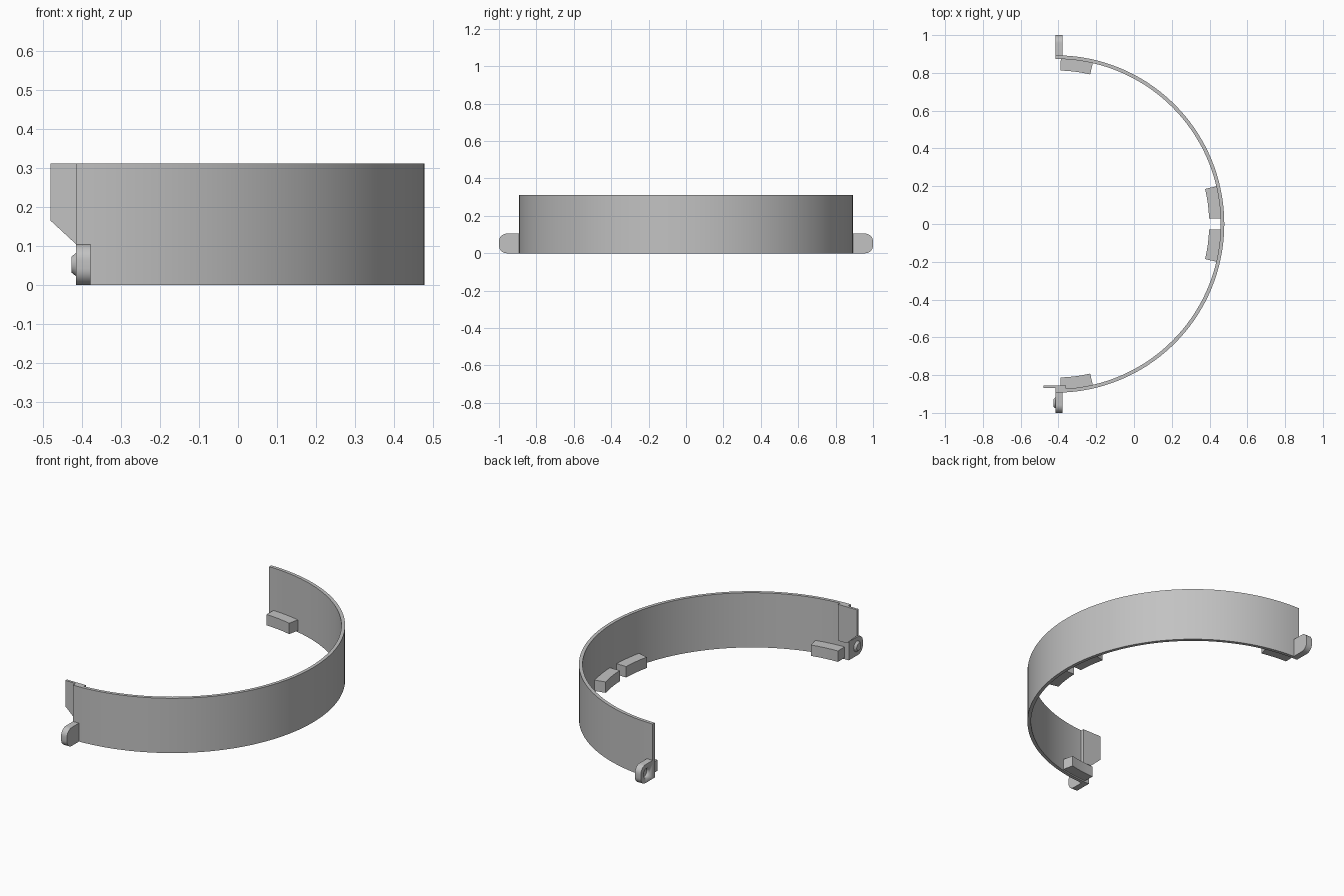
import bpy, bmesh, math
from mathutils import Vector, Matrix

old = bpy.data.objects.get("Cube")
if old:
    bpy.data.objects.remove(old, do_unlink=True)

CX = -0.415        # arc centre, also the plane of the two open ends
R_OUT, R_IN = 0.893, 0.874
HEIGHT = 0.312

grey = bpy.data.materials.new("plain grey")
grey.use_nodes = True
colour = (0.54, 0.54, 0.54, 1)
grey.diffuse_color = colour
grey.node_tree.nodes["Principled BSDF"].inputs["Base Color"].default_value = colour


def finish(name, bm):
    bmesh.ops.recalc_face_normals(bm, faces=bm.faces)
    mesh = bpy.data.meshes.new(name)
    bm.to_mesh(mesh)
    bm.free()
    mesh.materials.append(grey)
    ob = bpy.data.objects.new(name, mesh)
    bpy.context.scene.collection.objects.link(ob)
    bpy.ops.object.select_all(action='DESELECT')
    ob.select_set(True)
    bpy.context.view_layer.objects.active = ob
    bpy.ops.object.shade_smooth_by_angle(angle=math.radians(30))
    return ob


def sector(name, r0, r1, a0, a1, z0, z1, steps):
    """Curved bar of rectangular section, angles in degrees."""
    bm = bmesh.new()
    rings = []
    for i in range(steps + 1):
        a = math.radians(a0 + (a1 - a0) * i / steps)
        rings.append([bm.verts.new((CX + r * math.cos(a), r * math.sin(a), z))
                      for r, z in ((r0, z0), (r1, z0), (r1, z1), (r0, z1))])
    for p, q in zip(rings, rings[1:]):
        for k in range(4):
            n = (k + 1) % 4
            bm.faces.new((p[k], p[n], q[n], q[k]))
    bm.faces.new(rings[0])
    bm.faces.new(rings[-1])
    return finish(name, bm)


def prism(name, points, sweep):
    """Flat outline pushed along a vector."""
    bm = bmesh.new()
    face = bm.faces.new([bm.verts.new(p) for p in points])
    out = bmesh.ops.extrude_face_region(bm, geom=[face])["geom"]
    moved = [v for v in out if isinstance(v, bmesh.types.BMVert)]
    bmesh.ops.translate(bm, verts=moved, vec=Vector(sweep))
    return finish(name, bm)


def stub(name, r0, r1, depth, x, y, z):
    """Round stub lying along x; r0 is the -x end."""
    bm = bmesh.new()
    bmesh.ops.create_cone(bm, cap_ends=True, segments=32, radius1=r0, radius2=r1, depth=depth,
                          matrix=Matrix.Translation((x, y, z)) @ Matrix.Rotation(math.pi / 2, 4, 'Y'))
    return finish(name, bm)


# Half-round band
sector("band", R_IN, R_OUT, -90, 90, 0, HEIGHT, 72)

# Four ledge blocks on the inside
for name, start in (("front_end", -88.2), ("front_middle", -13.2),
                    ("back_middle", 2), ("back_end", 77)):
    sector(name + "_block", 0.813, R_IN + 0.005, start, start + 11.2, 0.008, 0.07, 4)

# Ears with rounded outer corners
EAR_H, EAR_R, THICK = 0.105, 0.042, 0.037


def ear(name, side):
    outline = [(CX, side * 0.88, 0)]
    for zc, a0 in ((EAR_R, -90), (EAR_H - EAR_R, 0)):
        for i in range(9):
            a = math.radians(a0 + 90 * i / 8)
            outline.append((CX, side * (1 - EAR_R + EAR_R * math.cos(a)), zc + EAR_R * math.sin(a)))
    outline.append((CX, side * 0.88, EAR_H))
    return prism(name, outline, (THICK, 0, 0))


ear("front_ear", -1)
back_ear = ear("back_ear", 1)

# Boss on the front ear, matching socket in the back ear
stub("front_ear_boss", 0.02, 0.033, 0.016, CX - 0.004, -0.947, EAR_H / 2)
cutter = stub("socket_cutter", 0.034, 0.022, 0.03, CX, 0.947, EAR_H / 2)
cutter.hide_render = True
cutter.hide_set(True)
cut = back_ear.modifiers.new("socket", 'BOOLEAN')
cut.operation = 'DIFFERENCE'
cut.object = cutter
bpy.context.view_layer.objects.active = back_ear
bpy.ops.object.modifier_apply(modifier="socket")
bpy.data.objects.remove(cutter, do_unlink=True)

# Overlap tongue at the front end, with its root pad on the band
Y = -0.855
prism("tongue", [(-0.48, Y, HEIGHT), (-0.48, Y, 0.165), (CX, Y, EAR_H),
                 (-0.36, Y, EAR_H), (-0.36, Y, HEIGHT)], (0, -0.014, 0))
prism("tongue_root", [(CX, Y - 0.01, HEIGHT), (CX, Y - 0.01, EAR_H),
                      (-0.36, Y - 0.01, EAR_H), (-0.36, Y - 0.01, HEIGHT)], (0, -0.015, 0))
